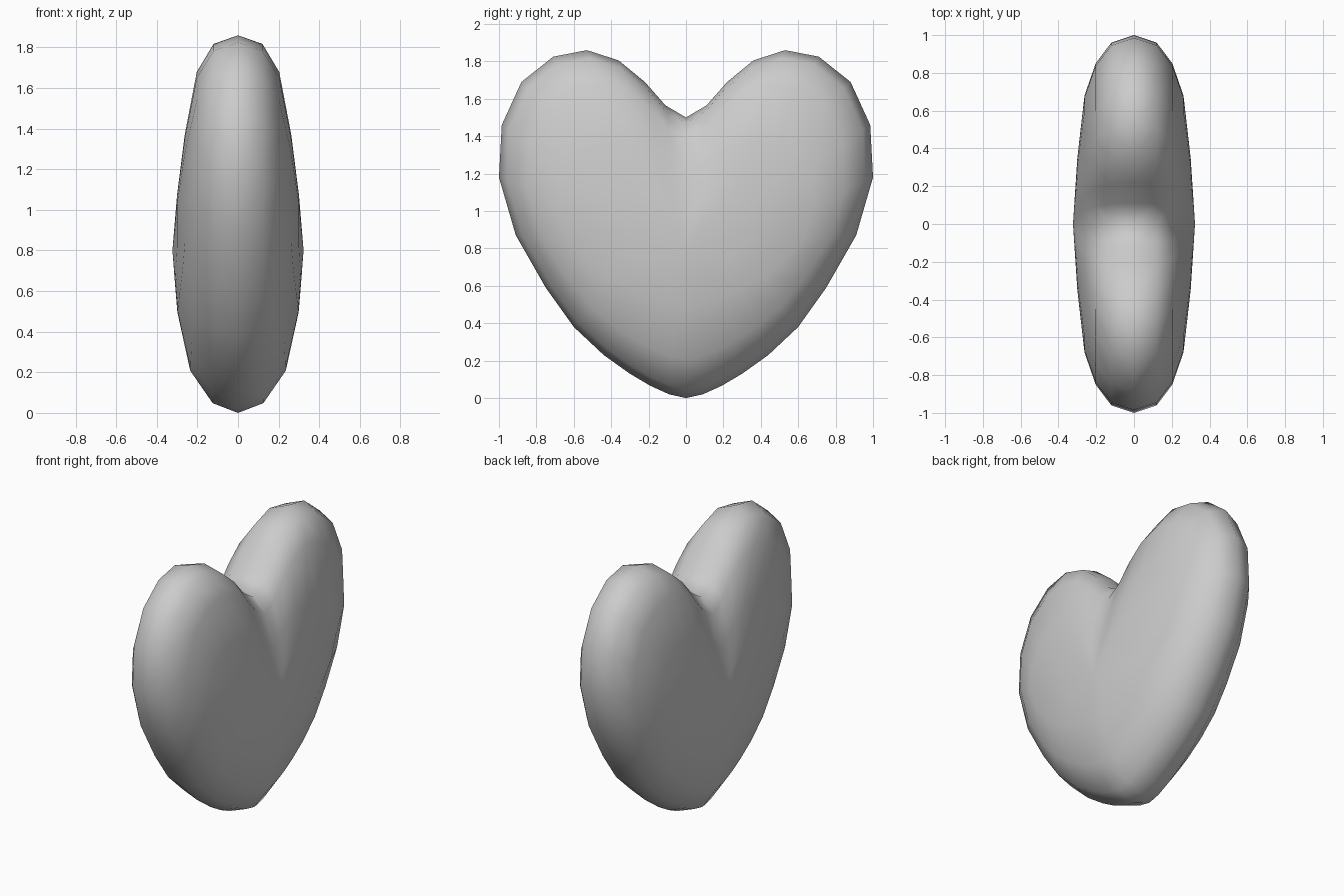
import bpy, bmesh

if "Cube" in bpy.data.objects:
    bpy.data.objects.remove(bpy.data.objects["Cube"])

# Half outline of the heart in (y, z), from cleft round to bottom tip
HALF = [(0, 1.50), (0.11, 1.565), (0.22, 1.69), (0.36, 1.805), (0.53, 1.86),
        (0.71, 1.825), (0.88, 1.69), (0.985, 1.46), (1.0, 1.18), (0.91, 0.87),
        (0.75, 0.59), (0.60, 0.38), (0.44, 0.23), (0.30, 0.13), (0.19, 0.065),
        (0.09, 0.02), (0, 0.0)]
OUTLINE = HALF + [(-y, z) for y, z in HALF[-2:0:-1]]
CZ = 0.8  # height of the thickest point

# Inflated rings: (x, side scale, upward scale, downward scale, extra bulge at bottom)
RINGS = [(0.12, 0.96, 0.96, 0.94, 0.04), (0.203, 0.85, 0.83, 0.74, 0.16),
         (0.262, 0.68, 0.54, 0.38, 0.14), (0.30, 0.35, 0.26, 0.18, 0.04)]

bm = bmesh.new()


def ring(x, sy, up, down, bulge):
    verts = []
    for y, z in OUTLINE:
        low = max(0, (CZ - z) / CZ)
        s = up if z > CZ else down
        verts.append(bm.verts.new((x * (1 + bulge * low), y * sy, CZ + (z - CZ) * s)))
    return verts


def bridge(a, b):
    n = len(a)
    for i in range(n):
        j = (i + 1) % n
        bm.faces.new((a[i], a[j], b[j], b[i]))


# Both bulging sides grow from the shared rim
rim = ring(0, 1, 1, 1, 0)
for side in (1, -1):
    prev = rim
    for x, *scales in RINGS:
        cur = ring(side * x, *scales)
        bridge(prev, cur)
        prev = cur
    tip = bm.verts.new((side * 0.323, 0, CZ))
    for i in range(len(prev)):
        bm.faces.new((prev[i], prev[(i + 1) % len(prev)], tip))

bmesh.ops.recalc_face_normals(bm, faces=bm.faces)
for f in bm.faces:
    f.smooth = True
mesh = bpy.data.meshes.new("heart")
bm.to_mesh(mesh)
bm.free()
bpy.context.collection.objects.link(bpy.data.objects.new("heart", mesh))
